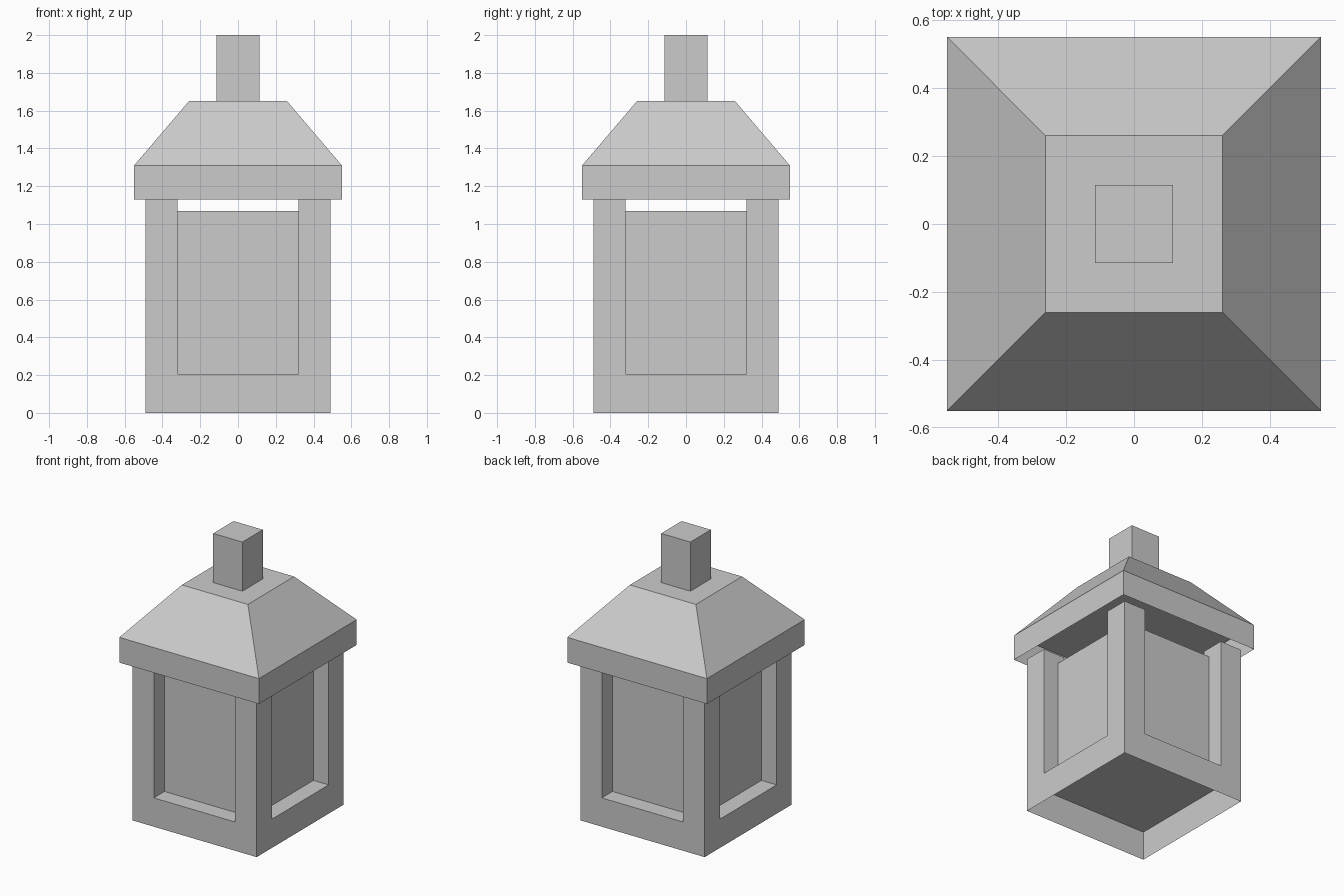
import bpy, bmesh

if "Cube" in bpy.data.objects:
    bpy.data.objects.remove(bpy.data.objects["Cube"])


def frustum(name, r0, r1, z0, z1, centre=(0, 0), floor=True):
    """Square block tapering from half-width r0 to r1; floor=False leaves it open below."""
    bm = bmesh.new()
    corners = [(-1, -1), (1, -1), (1, 1), (-1, 1)]
    low, high = [[bm.verts.new((centre[0] + x * r, centre[1] + y * r, z)) for x, y in corners]
                 for r, z in ((r0, z0), (r1, z1))]
    for i in range(4):
        j = (i + 1) % 4
        bm.faces.new((low[i], low[j], high[j], high[i]))
    bm.faces.new(high)
    if floor:
        bm.faces.new(low[::-1])
    mesh = bpy.data.meshes.new(name)
    bm.to_mesh(mesh)
    bm.free()
    obj = bpy.data.objects.new(name, mesh)
    bpy.context.collection.objects.link(obj)
    return obj


BODY, INNER = 0.49, 0.32          # outer and inner post limits
SILL, EAVE, ROOF = 0.205, 1.13, 1.31

# Plinth, hollow underneath
frustum("plinth", BODY, BODY, 0, SILL, floor=False)

# Recessed pane block, stopping short of the eave
frustum("pane_block", 0.37, 0.37, SILL, 1.07, floor=False)

# Four corner posts
half, mid = (BODY - INNER) / 2, (BODY + INNER) / 2
for side_y, label_y in ((-1, "front"), (1, "back")):
    for side_x, label_x in ((-1, "left"), (1, "right")):
        frustum(f"post_{label_y}_{label_x}", half, half, SILL, EAVE,
                (side_x * mid, side_y * mid), floor=False)

# Eave band, hollow underneath, and the sloping roof
frustum("eave_band", 0.55, 0.55, EAVE, ROOF, floor=False)
frustum("roof", 0.55, 0.26, ROOF, 1.65, floor=False)

# Square finial
frustum("finial", 0.115, 0.115, 1.65, 2.0, floor=False)
